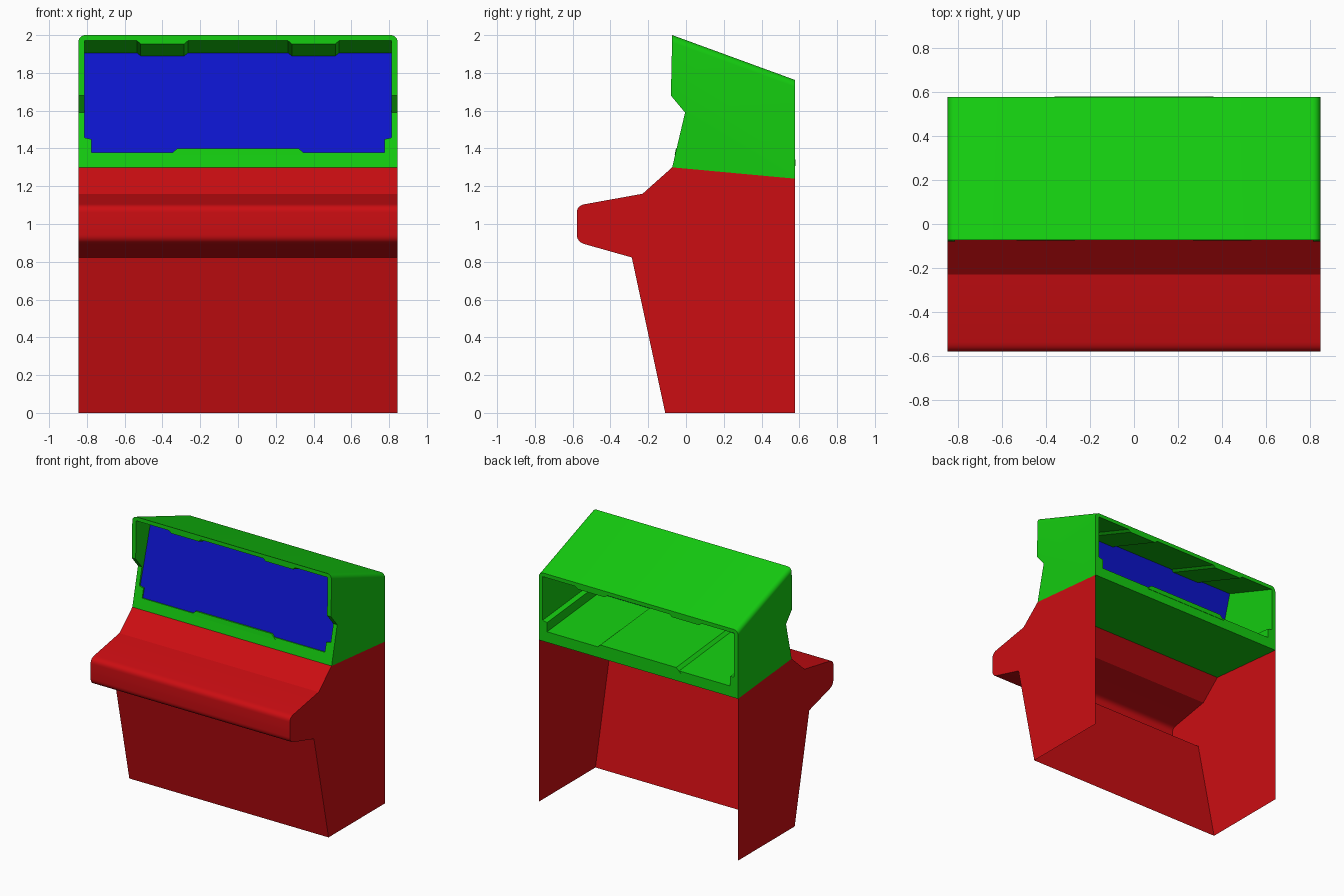
import bpy, bmesh
from mathutils import Vector

if "Cube" in bpy.data.objects:
    bpy.data.objects.remove(bpy.data.objects["Cube"])

W = 0.845  # half width


def material(name, rgb):
    m = bpy.data.materials.new(name)
    m.diffuse_color = (*rgb, 1)
    m.use_nodes = True
    m.node_tree.nodes["Principled BSDF"].inputs["Base Color"].default_value = m.diffuse_color
    return m


RED = material("red", (0.6, 0.004, 0.006))
GREEN = material("green", (0.007, 0.6, 0.005))
BLUE = material("blue", (0.004, 0.007, 0.6))


def make(name, bm, mat=None, fix=True):
    if fix:
        bmesh.ops.recalc_face_normals(bm, faces=bm.faces)
    me = bpy.data.meshes.new(name)
    bm.to_mesh(me)
    bm.free()
    ob = bpy.data.objects.new(name, me)
    bpy.context.collection.objects.link(ob)
    if mat:
        me.materials.append(mat)
    return ob


def loft(bm, a, b, skip=(), caps=True):
    """Join two matching rings of points, leaving out the listed segments."""
    va, vb = [bm.verts.new(p) for p in a], [bm.verts.new(p) for p in b]
    n = len(va)
    for i in range(n):
        if i not in skip:
            j = (i + 1) % n
            bm.faces.new((va[i], va[j], vb[j], vb[i]))
    if caps:
        bm.faces.new(va)
        bm.faces.new(vb[::-1])


def across(profile, w):
    """The (y, z) profile placed at -w and +w."""
    return [[Vector((s * w, y, z)) for y, z in profile] for s in (-1, 1)]


def curve(a, c, b, n=6):
    """Rounded corner from a to b around corner point c."""
    a, c, b = Vector(a), Vector(c), Vector(b)
    return [tuple(a * (1 - t)**2 + c * 2 * t * (1 - t) + b * t * t)
            for t in (i / n for i in range(n + 1))]


def smooth(ob):
    bpy.ops.object.select_all(action='DESELECT')
    ob.select_set(True)
    bpy.context.view_layer.objects.active = ob
    bpy.ops.object.shade_smooth_by_angle(angle=0.5)


# Cabinet body: sides and front only, open at the back, bottom and top
front = ([(-0.11, 0), (-0.287, 0.823)]
         + curve((-0.535, 0.893), (-0.578, 0.905), (-0.578, 0.945))
         + curve((-0.578, 1.06), (-0.578, 1.097), (-0.535, 1.105))
         + [(-0.23, 1.16), (-0.073, 1.30)])
profile = front + [(0.576, 1.24), (0.576, 0)]
n = len(profile)
bm = bmesh.new()
loft(bm, *across(profile, W), skip=(n - 3, n - 2, n - 1))
smooth(make("cabinet_body", bm, RED))

# Hood: side profile with a notch, top side edges rounded
bm = bmesh.new()
loft(bm, *across([(-0.073, 1.30), (-0.005, 1.59), (-0.08, 1.68),
                  (-0.073, 2.0), (0.576, 1.763), (0.576, 1.24)], W))
edges = [e for e in bm.edges if all(v.co.z > 1.75 for v in e.verts)
         and abs(e.verts[0].co.x - e.verts[1].co.x) < 0.01]
bmesh.ops.bevel(bm, geom=edges, offset=0.035, segments=6, profile=0.5,
                affect='EDGES')
hood = make("hood", bm, GREEN)

# Opening outline: right half as (x, z at front, slope towards the back)
ROOF, FLOOR = 0.364, 0.093
half = [(0.335, 1.381, FLOOR), (0.775, 1.381, FLOOR), (0.775, 1.452, FLOOR),
        (0.812, 1.460, FLOOR), (0.812, 1.969, ROOF), (0.535, 1.969, ROOF),
        (0.515, 1.952, ROOF), (0.285, 1.952, ROOF), (0.265, 1.969, ROOF)]
outline = half + [(-x, z, s) for x, z, s in reversed(half)]


def section(y):
    return [Vector((x, y, z - s * (y + 0.07))) for x, z, s in outline]


# Hollow the hood from front to back
bm = bmesh.new()
loft(bm, section(-0.3), section(0.8))
cutter = make("opening_cutter", bm)
cutter.hide_render = True
mod = hood.modifiers.new("opening", 'BOOLEAN')
mod.object = cutter
mod.operation = 'DIFFERENCE'
mod.solver = 'EXACT'
deps = bpy.context.evaluated_depsgraph_get()
hood_mesh = bpy.data.meshes.new_from_object(hood.evaluated_get(deps))
hood.modifiers.clear()
hood.data = hood_mesh
bpy.data.objects.remove(cutter)
smooth(hood)

# Raised strip with sloped sides along the middle of the hood floor


def strip_end(y_low, y_top, z_top):
    return [Vector((sx * x, y, z)) for sx, x, y, z in (
        (-1, 0.36, y_low, z_top - 0.035), (1, 0.36, y_low, z_top - 0.035),
        (1, 0.322, y_top, z_top), (-1, 0.322, y_top, z_top))]


bm = bmesh.new()
loft(bm, strip_end(-0.06, -0.053, 1.40), strip_end(0.579, 0.579, 1.342))
make("floor_strip", bm, GREEN)

# Screen: leaning sheet filling the opening (plane y = A z + B)
A, B = 0.286, -0.44
bm = bmesh.new()
pts = []
for x, z0, s in outline:
    z = (z0 - s * (B + 0.07)) / (1 + A * s)
    pts.append(bm.verts.new((x, A * z + B, z)))
face = bm.faces.new(pts)
face.normal_update()
if face.normal.y > 0:
    face.normal_flip()
make("screen", bm, BLUE, fix=False)
